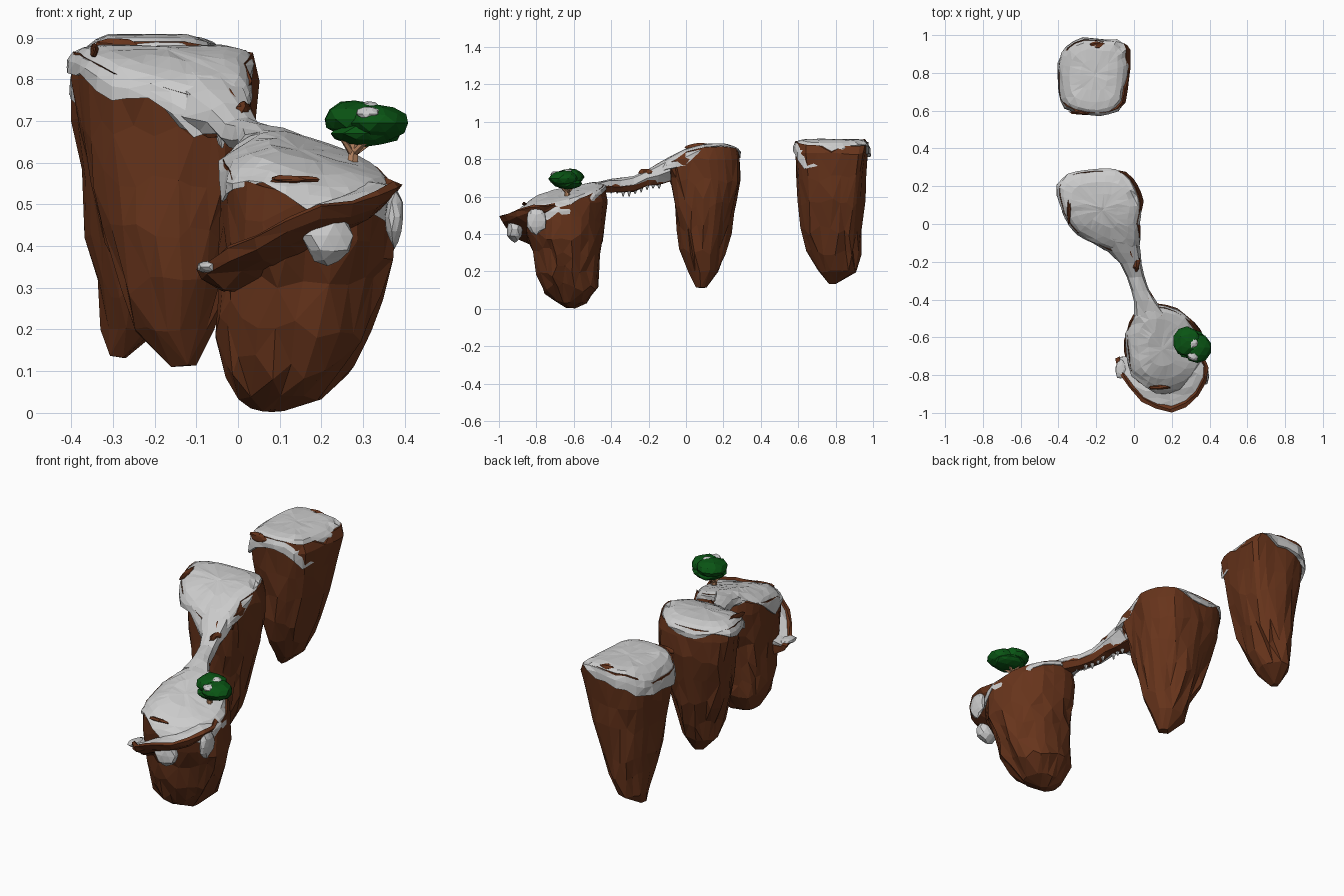
import bpy, bmesh, math, random
from mathutils import Vector

if "Cube" in bpy.data.objects:
    bpy.data.objects.remove(bpy.data.objects["Cube"])
random.seed(4)


def material(name, rgb):
    m = bpy.data.materials.new(name)
    m.diffuse_color = (*rgb, 1)
    m.use_nodes = True
    m.node_tree.nodes["Principled BSDF"].inputs["Base Color"].default_value = m.diffuse_color
    return m


ROCK = material("rock", (0.135, 0.034, 0.011))
GREEN = material("leaves", (0.003, 0.09, 0.007))
WOOD = material("bark", (0.5, 0.25, 0.13))


def jit(a):
    return random.uniform(-a, a)


def finish(bm, name, mat=None, weld=0):
    if weld:  # merges close points into larger, irregular facets
        bmesh.ops.remove_doubles(bm, verts=bm.verts[:], dist=weld)
    bmesh.ops.triangulate(bm, faces=bm.faces[:])
    bmesh.ops.recalc_face_normals(bm, faces=bm.faces[:])
    me = bpy.data.meshes.new(name)
    bm.to_mesh(me)
    bm.free()
    ob = bpy.data.objects.new(name, me)
    bpy.context.collection.objects.link(ob)
    if mat:
        me.materials.append(mat)
    return ob


def loft(name, rings, mat=None, weld=0):
    bm = bmesh.new()
    vs = [[bm.verts.new(p) for p in r] for r in rings]
    n = len(vs[0])
    for a, b in zip(vs, vs[1:]):
        for i in range(n):
            j = (i + 1) % n
            bm.faces.new((a[i], a[j], b[j], b[i]))
    bm.faces.new(vs[0])
    bm.faces.new(vs[-1])
    return finish(bm, name, mat, weld)


def blob(name, c, size, mat=None, rough=0.12, sub=2):
    bm = bmesh.new()
    bmesh.ops.create_icosphere(bm, subdivisions=sub, radius=1)
    for v in bm.verts:
        k = 1 + jit(rough)
        v.co = Vector([c[i] + v.co[i] * k * size[i] for i in range(3)])
    return finish(bm, name, mat)


def rod(name, pts, radii, mat=None, n=6):
    rings = []
    for i, p in enumerate(pts):
        d = Vector(pts[min(i + 1, len(pts) - 1)]) - Vector(pts[max(i - 1, 0)])
        q = d.to_track_quat('Z', 'Y')
        rings.append([Vector(p) + q @ Vector((radii[i] * math.cos(t), radii[i] * math.sin(t), 0))
                      for t in (math.tau * k / n for k in range(n))])
    return loft(name, rings, mat)


def dense(pts):
    """Doubles the points of a closed outline with a smooth midpoint."""
    out, n = [], len(pts)
    for i in range(n):
        a, b, c, d = (Vector(pts[(i + k) % n]) for k in (-1, 0, 1, 2))
        out += [b, (9 * (b + c) - a - d) / 16]
    return out


def lerp_table(t, x):
    for (x0, y0), (x1, y1) in zip(t, t[1:]):
        if x <= x1:
            return y0 + (y1 - y0) * max(0, (x - x0) / (x1 - x0))
    return t[-1][1]


def island(name, outline, height, levels, power=1.6):
    """outline: (x, y, snow drop); levels: (z, x0, x1, y0, y1)."""
    pts = dense(outline)
    xs, ys = [p[0] for p in pts], [p[1] for p in pts]
    c = Vector((sum(xs) / len(xs), sum(ys) / len(ys)))
    lo, hi = (min(xs), min(ys)), (max(xs), max(ys))

    def scaled(f):
        return [(c.x + (p[0] - c.x) * f, c.y + (p[1] - c.y) * f) for p in pts]

    # rock body, from the covered top down to the tip, turning diamond-like below
    rings = [[(x, y, height(x, y) - dz) for x, y in scaled(f)]
             for f, dz in ((0.1, 0.045), (0.55, 0.045), (0.85, 0.035), (0.98, 0.016))]
    last = len(levels) - 1
    for k, (z, x0, x1, y0, y1) in enumerate(levels):
        r = []
        for p in pts:
            u = (p[0] - lo[0]) / (hi[0] - lo[0]) - 0.5
            v = (p[1] - lo[1]) / (hi[1] - lo[1]) - 0.5
            a = math.atan2(v, u)
            ca, sa = math.cos(a), math.sin(a)
            e = 0.5 / (abs(ca) ** power + abs(sa) ** power) ** (1 / power)
            t = min(1, 1.4 * k / last)
            u, v = u + (e * ca - u) * t, v + (e * sa - v) * t
            w = (0.003 + 0.003 * min(k, 2)) * (k < last - 1)
            x = (x0 + x1) / 2 + u * (x1 - x0) + jit(w)
            y = (y0 + y1) / 2 + v * (y1 - y0) + jit(w)
            zz = z + (jit(0.03) if 0 < k < last - 1 else jit(0.006))
            r.append((x, y, max(0, min(zz, height(x, y) - 0.03 - 0.01 * k))))
        rings.append(r)
    loft(name + "_rock", rings, ROCK, 0.026)

    # rounded snow cap with an uneven skirt; rock shows where the drop is small
    rings = [[(x, y, height(x, y) + jit(.002)) for x, y in scaled(f)] for f in (0.05, 0.4, 0.7)]
    for f, t, dz in ((0.88, 0, .006), (0.98, 0.18, .008), (1.03, 0.5, .005), (1.035, 1.0, 0), (0.9, 1.0, 0)):
        r = []
        for p, (x, y) in zip(pts, scaled(f)):
            d = p[2]
            k = 0.93 if d < 0.025 else 1
            x, y = c.x + (x - c.x) * k, c.y + (y - c.y) * k
            r.append((x + jit(0.004), y + jit(0.004),
                      height(x, y) - dz - d * t + (jit(0.012) if t == 1 else 0)))
        rings.append(r)
    loft(name + "_snow", rings, None, 0.014)


# front island
def h_front(x, y):
    return (0.657 + 0.21 * (y + 0.6) - 0.3 * max(0, -.76 - y) - 0.25 * max(0, x - 0.1)
            - 0.35 * max(0, 0.06 - x))


island("front_island",
       [(.37, -.68, .06), (.34, -.57, .15), (.27, -.49, .05), (.17, -.44, .04), (.05, -.44, .05),
        (-.01, -.5, .02), (-.04, -.58, .03), (-.03, -.7, .09), (-.01, -.8, .04), (.06, -.87, .02),
        (.17, -.89, .06), (.28, -.85, .05), (.35, -.77, .09)], h_front,
       [(.57, -.04, .375, -.88, -.42), (.48, -.04, .375, -.88, -.43), (.39, -.04, .37, -.86, -.45),
        (.3, -.045, .345, -.82, -.46), (.2, -.05, .315, -.8, -.47), (.11, -.04, .275, -.76, -.47),
        (.035, .0, .2, -.7, -.53), (.006, .03, .11, -.64, -.59)], 2.2)

# middle island
slope = [(-.3, .7), (-.2, .745), (-.1, .805), (0, .855), (.1, .88), (.2, .883), (.3, .868)]
island("middle_island",
       [(.04, .1, .02), (.01, .2, .015), (-.05, .27, .02), (-.15, .285, .05), (-.25, .28, .07),
        (-.34, .26, .03), (-.40, .2, .06), (-.385, .1, .07), (-.36, .03, .06), (-.3, -.05, .08),
        (-.21, -.1, .05), (-.11, -.15, .1), (-.02, -.17, .07), (.025, -.1, .06), (.02, 0, .08)],
       lambda x, y: lerp_table(slope, y),
       [(.8, -.40, .05, -.12, .285), (.68, -.385, .045, -.09, .29), (.56, -.365, .03, -.07, .27),
        (.43, -.335, .01, -.055, .24), (.31, -.28, -.02, -.04, .21), (.2, -.25, -.05, .01, .18),
        (.11, -.16, -.1, .05, .11)])

# back island
island("back_island",
       [(-.04, .78, .08), (-.035, .89, .02), (-.05, .96, .02), (-.15, .97, .07), (-.27, .98, .09),
        (-.355, .935, .1), (-.395, .85, .08), (-.395, .71, .11), (-.36, .62, .12), (-.25, .585, .08),
        (-.13, .59, .07), (-.06, .64, .15)],
       lambda x, y: 0.907 - 1.2 * max(0, -.31 - x) ** 1.3 - 0.25 * max(0, x + .12),
       [(.83, -.40, -.02, .585, .97), (.7, -.395, -.03, .59, .965), (.56, -.38, -.05, .60, .955),
        (.42, -.365, -.09, .605, .945), (.3, -.345, -.13, .64, .94), (.2, -.33, -.18, .70, .92),
        (.135, -.31, -.265, .755, .815)], 1.45)

# snow bridge between front and middle islands, with a rock core: (x0, x1, y, z, thickness)
stations = [(0, .17, -.48, .678, .05), (0, .12, -.41, .692, .06), (-.015, .08, -.35, .696, .065),
            (-.04, .055, -.28, .708, .075), (-.075, .04, -.21, .742, .075),
            (-.13, .035, -.15, .777, .11), (-.18, .025, -.08, .815, .13)]


def bridge(name, squeeze, dz, shift, mat=None):
    rings = []
    for x0, x1, y, z, t in stations:
        m, w = (x0 + x1) / 2 + shift, (x1 - x0) / 2 * squeeze
        rings.append([(m + w * u, y + jit(.006), z - dz - t * v + jit(.004))
                      for u, v in ((-1, .6), (-.8, .15), (-.3, 0), (.3, 0), (.8, .15), (1, .6), (.6, 1), (-.6, 1))])
    loft(name, rings, mat)


bridge("bridge_snow", 1, 0, 0)
bridge("bridge_rock", .72, .006, .012, ROCK)
for i in range(9):
    y = -.4 + i * .032
    z = lerp_table([(s[2], s[3] - s[4]) for s in stations], y) + .015
    x = lerp_table([(s[2], (s[0] + s[1]) / 2) for s in stations], y) + jit(.02)
    rod("icicle", [(x, y, z), (x, y, z - random.uniform(.025, .05))], (.018, .003), n=5)

# rising ledge around the front island: outer rim points
rim = [(-.1, -.71, .35), (-.085, -.79, .36), (-.03, -.87, .395), (.04, -.94, .425), (.12, -.98, .46),
       (.2, -.995, .49), (.28, -.965, .505), (.345, -.91, .525), (.385, -.83, .545), (.39, -.76, .55),
       (.365, -.70, .56)]


def ledge(name, section, rough, mat=None):
    rings = []
    for x, y, z in rim:
        n = (Vector((.17, -.68)) - Vector((x, y))).normalized()
        rings.append([(x + n.x * a + jit(rough), y + n.y * a + jit(rough), z + b + jit(rough)) for a, b in section])
    loft(name, rings, mat)


ledge("ledge_rock", [(0, 0), (.012, -.03), (.06, -.06), (.15, -.08), (.15, -.015), (.035, -.012), (.018, .006)],
      .006, ROCK)
ledge("ledge_snow", [(.025, -.004), (.06, .004), (.10, .012), (.10, -.03), (.03, -.02)], .004)
# snow hanging off the ledge
for c, s in (((.215, -.915, .425), (.06, .045, .07)), ((.375, -.80, .47), (.022, .055, .07)),
             ((-.07, -.77, .35), (.03, .05, .016))):
    blob("ledge_snow_drape", c, s, None, .12)

# bare stones poking through the snow
for c, s in (((-.2, .945, .888), (.05, .02, .018)), ((-.345, .08, .865), (.01, .08, .018)),
             ((.012, -.21, .725), (.02, .045, .022)), ((.13, -.865, .56), (.06, .012, .01)),
             ((-.29, .59, .875), (.05, .012, .025))):
    blob("bare_stone", c, s, ROCK, .25)

# tree: trunk, roots, branches, crown and snow patches
T = Vector((.275, -.635, .565))
rod("trunk", [T, T + Vector((0, 0, .04)), T + Vector((.005, 0, .085))], (.02, .014, .012), WOOD)
for k in range(4):
    a = math.tau * k / 4 + .5
    d = Vector((math.cos(a), math.sin(a), 0))
    rod("branch", [T + Vector((0, 0, .055)), T + d * .03 + Vector((.01, 0, .08)),
                   T + d * .055 + Vector((.02, 0, .095))], (.009, .007, .004), WOOD, 5)
    rod("root", [T + Vector((0, 0, .03)), T + d * .03 + Vector((0, 0, .012)),
                 T + d * .05 - Vector((0, 0, .02))], (.01, .008, .004), WOOD, 5)
for c, s in (((.28, -.62, .705), (.075, .08, .046)), ((.335, -.655, .695), (.072, .08, .044)),
             ((.305, -.635, .67), (.085, .08, .03))):
    blob("crown", c, s, GREEN, .07)
blob("crown_snow", (.31, -.63, .73), (.032, .032, .016), None, .15)
blob("crown_snow", (.315, -.70, .717), (.03, .025, .018), None, .15)
